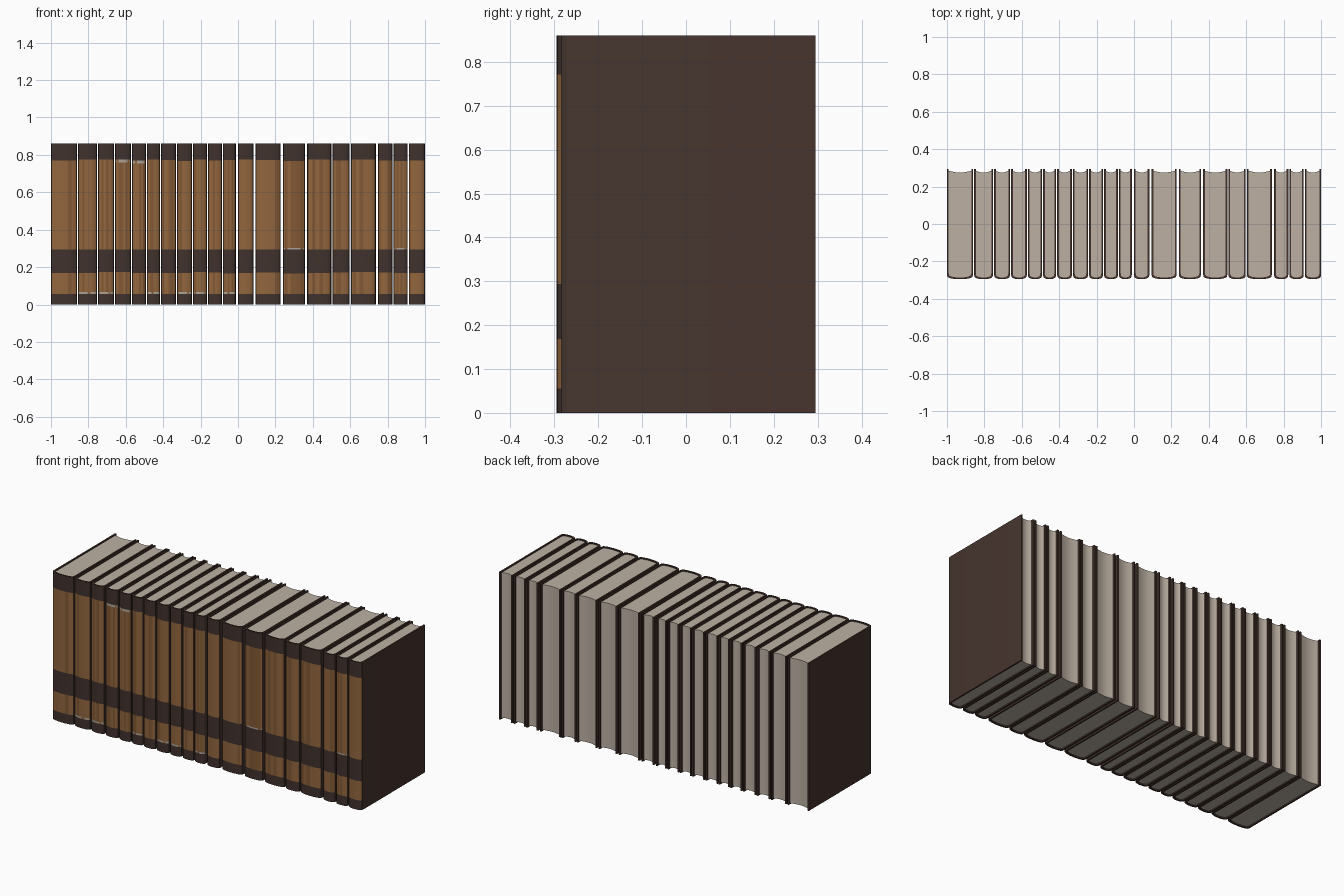
import bpy, bmesh, math, random

if "Cube" in bpy.data.objects:
    bpy.data.objects.remove(bpy.data.objects["Cube"])

random.seed(4)
HEIGHT, BACK, JOINT, BULGE, THICK = 0.86, 0.295, -0.272, 0.023, 0.009


def material(name, r, g, b):
    m = bpy.data.materials.new(name)
    lin = [((c / 255 + 0.055) / 1.055) ** 2.4 for c in (r, g, b)]
    m.diffuse_color = (*lin, 1)
    m.use_nodes = True
    m.node_tree.nodes["Principled BSDF"].inputs["Base Color"].default_value = m.diffuse_color
    return m


COVER = material("dark brown cover", 71, 53, 46)
BAND = material("dark spine band", 64, 50, 45)
TAN = material("tan leather", 146, 102, 62)
TAN_DARK = material("worn tan leather", 130, 88, 52)
PALE = material("pale scuff", 172, 162, 150)
PAGES = material("paper", 188, 176, 163)

# Boundaries between neighbouring books along the shelf
EDGES = [-1, -0.858, -0.751, -0.66, -0.57, -0.489, -0.414, -0.329, -0.243,
         -0.163, -0.083, -0.006, 0.088, 0.234, 0.364, 0.502, 0.6, 0.743,
         0.828, 0.91, 1]
WIDE_GAPS = {11, 12, 13, 14, 17}
# Books with a pale scuffed line at the low, middle and high band edges
SCUFFS = [{1, 2, 5, 7, 8, 10}, {13, 18}, {3, 4}]
ARC = 10


def u_path(x0, x1, inset, back):
    """Open path: left back corner, rounded spine, right back corner."""
    c, h = (x0 + x1) / 2, (x1 - x0) / 2 - inset
    pts = [(c - h, back)]
    for i in range(ARC + 1):
        t = math.pi * i / ARC
        y = JOINT - BULGE * max(0, math.sin(t)) ** 0.6 + inset
        pts.append((c - h * math.cos(t), y))
    return pts + [(c + h, back)]


def finish(bm, name, mats):
    bmesh.ops.recalc_face_normals(bm, faces=bm.faces)
    me = bpy.data.meshes.new(name)
    bm.to_mesh(me)
    bm.free()
    ob = bpy.data.objects.new(name, me)
    bpy.context.collection.objects.link(ob)
    for m in mats:
        me.materials.append(m)
    bpy.context.view_layer.objects.active = ob
    ob.select_set(True)
    bpy.ops.object.shade_smooth_by_angle(angle=math.radians(35))
    ob.select_set(False)


def make_cover(k, x0, x1):
    j = [random.uniform(-0.004, 0.004) for _ in range(2)]
    levels = [0, 0.056, 0.066, 0.17 + j[0], 0.294, 0.302,
              0.758 + j[1], 0.772 + j[1], HEIGHT]
    outer, inner = u_path(x0, x1, 0, BACK), u_path(x0, x1, THICK, BACK)
    bm = bmesh.new()
    go = [[bm.verts.new((*p, z)) for p in outer] for z in levels]
    gi = [[bm.verts.new((*p, z)) for p in inner] for z in levels]
    n, top = len(outer), len(levels) - 1
    tans = [random.choice((2, 2, 3)) for _ in range(n)]
    for r in range(top):
        for c in range(n - 1):
            f = bm.faces.new((go[r][c], go[r][c + 1], go[r + 1][c + 1], go[r + 1][c]))
            # Spine colour follows the height bands
            if 2 <= c <= n - 4:
                f.material_index = tans[c] if r in (1, 2, 4, 5, 6) else 1
                scuffed = {1: 0, 4: 1, 6: 2}.get(r)
                if scuffed is not None and k in SCUFFS[scuffed] and c % 5 != k % 5:
                    f.material_index = 4
            elif 1 <= c <= n - 3:
                f.material_index = 1
            bm.faces.new((gi[r][c + 1], gi[r][c], gi[r + 1][c], gi[r + 1][c + 1]))
        # Back edges of the two boards
        for c in (0, n - 1):
            bm.faces.new((go[r][c], gi[r][c], gi[r + 1][c], go[r + 1][c]))
    # Top and bottom rims
    for r in (0, top):
        for c in range(n - 1):
            bm.faces.new((go[r][c], go[r][c + 1], gi[r][c + 1], gi[r][c]))
    finish(bm, f"cover_{k + 1}", [COVER, BAND, TAN, TAN_DARK, PALE])


def make_pages(k, x0, x1):
    path = u_path(x0, x1, THICK - 0.002, 0.285)
    a, b = path[-1][0], path[0][0]
    # Hollow fore-edge
    for i in range(1, 6):
        path.append((a + (b - a) * i / 6, 0.285 - 0.010 * math.sin(math.pi * i / 6)))
    bm = bmesh.new()
    base = bm.faces.new([bm.verts.new((*p, 0.007)) for p in path])
    ext = bmesh.ops.extrude_face_region(bm, geom=[base], use_keep_orig=True)
    for v in ext["geom"]:
        if isinstance(v, bmesh.types.BMVert):
            v.co.z = HEIGHT - 0.006
    finish(bm, f"pages_{k + 1}", [PAGES])


def margin(i):
    if i in (0, len(EDGES) - 1):
        return 0
    return 0.006 if i in WIDE_GAPS else 0.003


for k in range(len(EDGES) - 1):
    x0, x1 = EDGES[k] + margin(k), EDGES[k + 1] - margin(k + 1)
    make_cover(k, x0, x1)
    make_pages(k, x0, x1)
